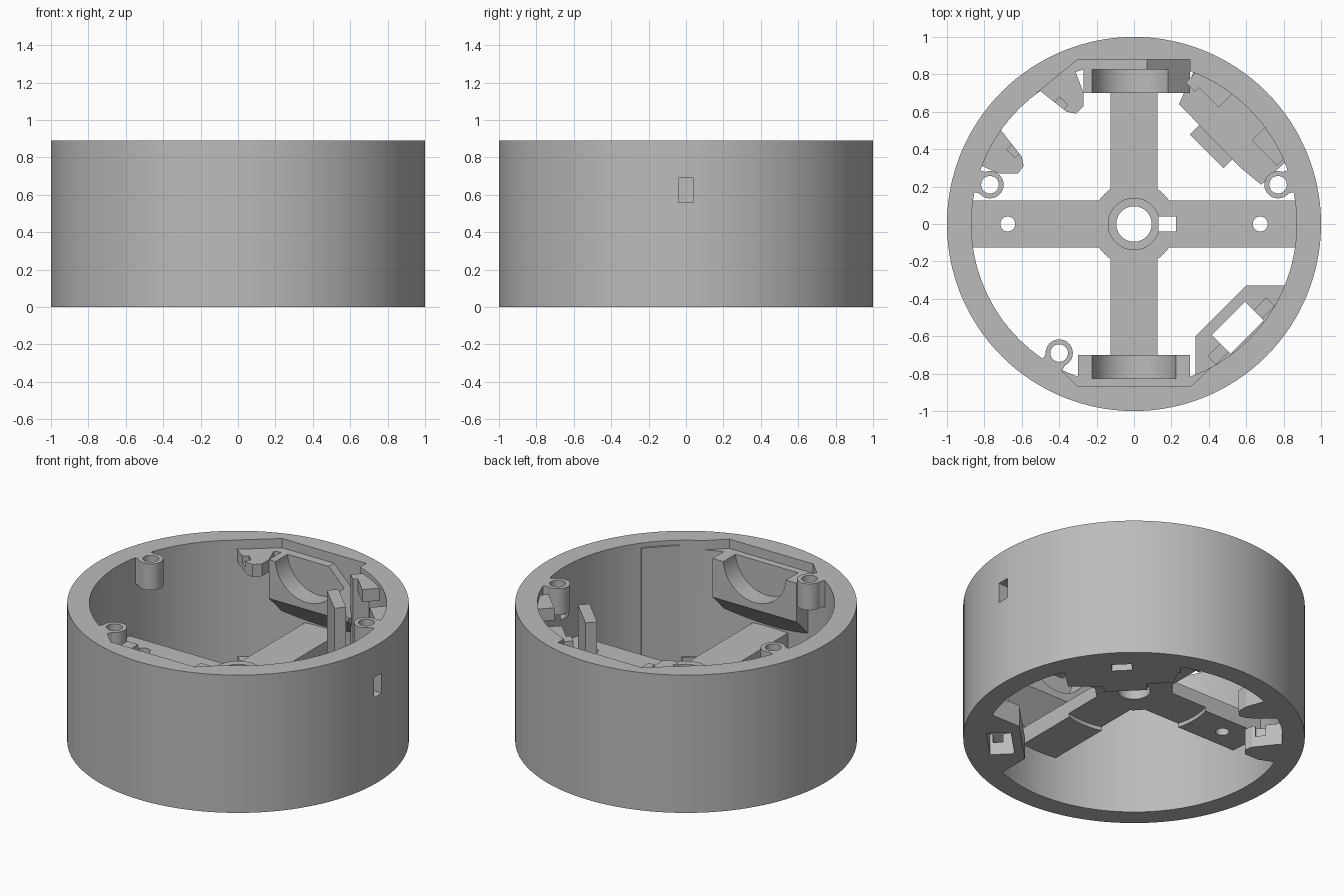
import bpy, bmesh, math
from mathutils import Vector

old = bpy.data.objects.get("Cube")
if old:
    bpy.data.objects.remove(old, do_unlink=True)

grey = bpy.data.materials.new("matte grey")
grey.use_nodes = True
grey.diffuse_color = (0.5, 0.5, 0.5, 1)
grey.node_tree.nodes["Principled BSDF"].inputs["Base Color"].default_value = (0.5, 0.5, 0.5, 1)

AXES = {"x": lambda u, v, w: (w, u, v),
        "y": lambda u, v, w: (u, w, v),
        "z": lambda u, v, w: (u, v, w)}


def prism(name, outline, lo, hi, axis="z"):
    """Extrude a closed outline along an axis."""
    place = AXES[axis]
    bm = bmesh.new()
    face = bm.faces.new([bm.verts.new(place(u, v, lo)) for u, v in outline])
    grown = bmesh.ops.extrude_face_region(bm, geom=[face])["geom"]
    shift = Vector(place(0, 0, hi - lo))
    bmesh.ops.translate(bm, vec=shift, verts=[g for g in grown if isinstance(g, bmesh.types.BMVert)])
    bmesh.ops.recalc_face_normals(bm, faces=bm.faces)
    mesh = bpy.data.meshes.new(name)
    bm.to_mesh(mesh)
    bm.free()
    mesh.materials.append(grey)
    obj = bpy.data.objects.new(name, mesh)
    bpy.context.collection.objects.link(obj)
    return obj


def circle(u, v, r, n=32):
    return [(u + r * math.cos(k * math.tau / n), v + r * math.sin(k * math.tau / n)) for k in range(n)]


def rect(u0, u1, v0, v1):
    return [(u0, v0), (u1, v0), (u1, v1), (u0, v1)]


def turned(degrees, d0, d1, t0, t1):
    """Rectangle given by radial and sideways distances."""
    a = math.radians(degrees)
    return [(d * math.cos(a) - t * math.sin(a), d * math.sin(a) + t * math.cos(a))
            for d, t in rect(d0, d1, t0, t1)]


def combine(obj, other, operation="DIFFERENCE"):
    other.hide_render = True
    mod = obj.modifiers.new("combine", "BOOLEAN")
    mod.operation, mod.object, mod.solver = operation, other, "EXACT"
    bpy.context.view_layer.objects.active = obj
    bpy.ops.object.modifier_apply(modifier=mod.name)
    bpy.data.objects.remove(other, do_unlink=True)


def cut(obj, outline, lo, hi, axis="z"):
    combine(obj, prism("cutter", outline, lo, hi, axis))


def join(obj, outline, lo, hi, axis="z"):
    combine(obj, prism("addition", outline, lo, hi, axis), "UNION")


def smooth(obj):
    bpy.ops.object.select_all(action="DESELECT")
    obj.select_set(True)
    bpy.context.view_layer.objects.active = obj
    bpy.ops.object.shade_smooth_by_angle(angle=math.radians(25))


HEIGHT, INNER, SEAT = 0.89, 0.87, 0.83
back_recess = [(-.52, .7), (-.3, .88), (.3, .88), (.3, .65)]
front_recess = [(-.42, -.75), (-.3, -.87), (.3, -.87), (.43, -.75)]
slope = [(.07, SEAT), (.3, .6), (.3, 1), (.07, 1)]

# Outer ring with side window and recesses under the rim
ring = prism("outer_ring", circle(0, 0, 1, 128), 0, HEIGHT)
cut(ring, circle(0, 0, INNER, 128), -.1, 1)
cut(ring, rect(-.04, .04, .56, .69), .8, 1.1, "x")
cut(ring, back_recess, SEAT, 1)
cut(ring, front_recess, SEAT, 1)
cut(ring, slope, .65, .88, "y")
smooth(ring)

# Cross-shaped floor with hub
cross = prism("cross_floor", rect(-.89, .89, -.125, .125), .29, .4)
join(cross, rect(-.125, .125, -.89, .89), .29, .4)
join(cross, circle(0, 0, .225, 48), .29, .4)
cut(cross, circle(0, 0, .46, 64), .2, .315)
join(cross, circle(0, 0, .14, 48), .35, .45)
cut(cross, circle(0, 0, .095, 32), 0, 1)
cut(cross, rect(.13, .225, -.04, .04), 0, 1)
for x in (-.675, .675):
    cut(cross, circle(x, 0, .04, 24), 0, 1)
smooth(cross)

# Half-round cradles with chamfered undersides
for side, name, left in ((1, "back_cradle", -.27), (-1, "front_cradle", -.3)):
    profile = [(side * .7, SEAT), (side * .9, SEAT), (side * .9, .38), (side * .7, .58)]
    cradle = prism(name, profile, left, .3, "x")
    ends = sorted((side * .65, side * .825))
    cut(cradle, circle(0, .85, .225, 64), *ends, "y")
    if side > 0:
        cut(cradle, slope, .65, .88, "y")
    smooth(cradle)

# Screw posts under the rim
for k, (x, y) in enumerate(((-.77, .21), (.77, .21), (-.4, -.69))):
    post = prism(f"screw_post_{k + 1}", circle(x, y, .073), .72, HEIGHT)
    angle = math.degrees(math.atan2(y, x))
    join(post, turned(angle, .8, .92, -.06, .06), .72, HEIGHT)
    cut(post, circle(x, y, .047), .6, 1)
    smooth(post)

# Front-left floor pocket with slot and wall panel
pocket = prism("pocket_shelf", [(.33, -.6), (.6, -.33), (.85, -.33), (.76, -.58), (.58, -.76), (.33, -.86)], 0, .14)
cut(pocket, turned(-45, .714, .856, -.125, .125), -.1, 1)
cut(pocket, turned(-45, .78, .84, -.22, .22), .08, 1)
prism("pocket_wall_panel", turned(-45, .856, .91, -.115, .115), 0, .86)

# Back-right socket: a mirrored pair of floor jaws, and a hook beside the cradle
jaw = [(-.5, .71), (-.36, .6), (-.31, .59), (-.27, .63), (-.27, .7), (-.33, .86), (-.6, .72)]
mirrored = [(-y, -x) for x, y in jaw]
mirrored[3:5] = [(-.62, .27), (-.72, .27)]
for name, outline, lo, hi in (("socket_jaw_back", jaw, 0, .14), ("socket_jaw_side", mirrored, 0, .14),
                              ("cradle_hook", jaw, .75, SEAT)):
    part = prism(name, outline, lo, hi)
    cut(part, turned(135, .7, .76, -.2, .2), (lo + hi) / 2, 1)

# Back-left mount: floor block, upright slab and rim tabs
mount = prism("mount_base", [(.24, .64), (.3, .58), (.57, .3), (.68, .21), (.84, .36), (.66, .66), (.34, .86)], 0, .15)
cut(mount, turned(45, .79, .86, -.06, .06), -.1, .08)
prism("mount_slab", turned(45, .55, .62, -.127, .127), 0, .87)
prism("mount_post", turned(45, .73, .85, .27, .34), 0, .86)
for name, t0, t1 in (("mount_tab_back", .12, .3), ("mount_tab_side", -.32, -.13)):
    prism(name, turned(45, .76, .88, t0, t1), .78, .86)
